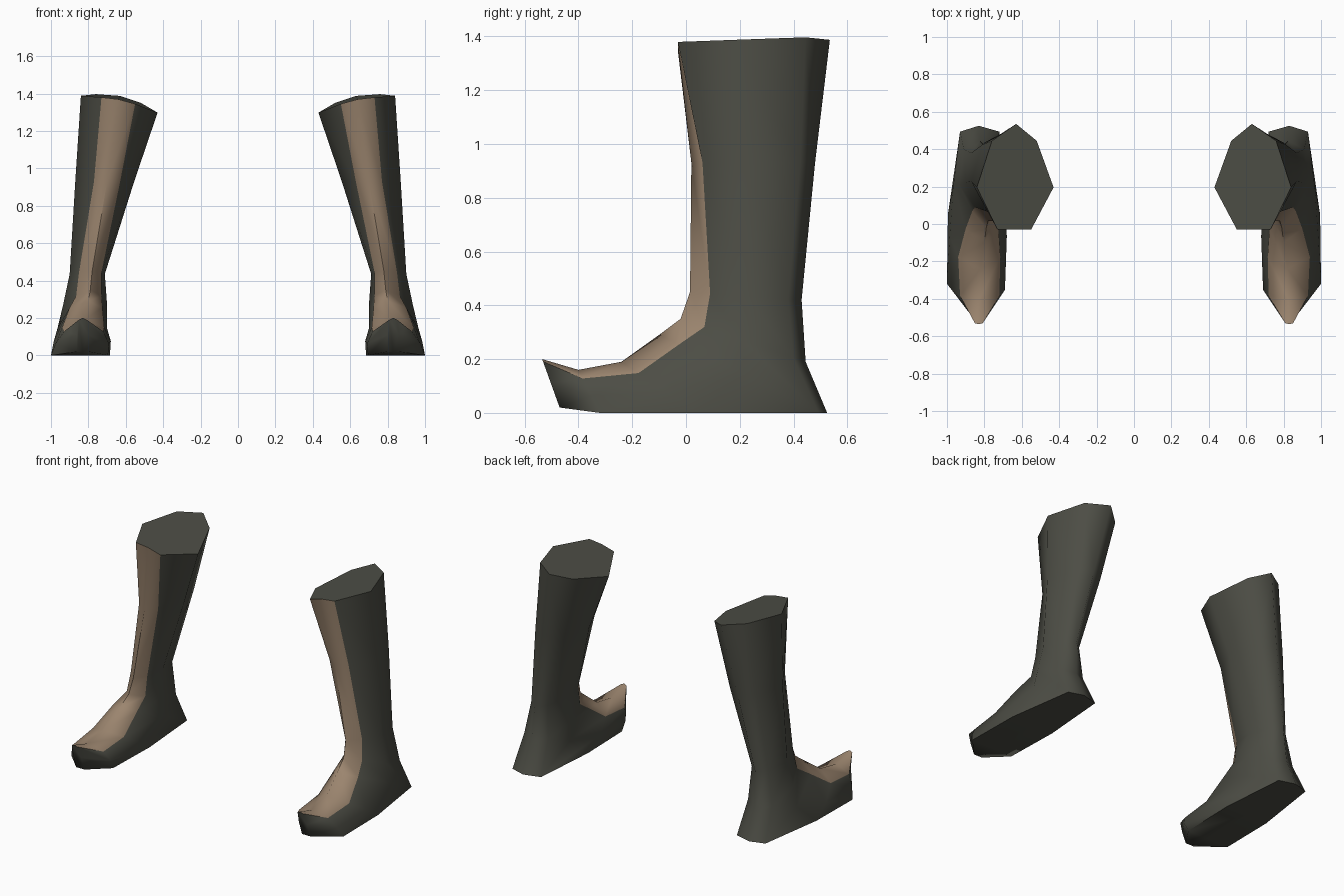
import bpy, bmesh

if "Cube" in bpy.data.objects:
    bpy.data.objects.remove(bpy.data.objects["Cube"])


def material(name, rgb):
    m = bpy.data.materials.new(name)
    m.diffuse_color = (*rgb, 1)
    m.use_nodes = True
    m.node_tree.nodes["Principled BSDF"].inputs["Base Color"].default_value = m.diffuse_color
    return m


dark = material("dark_leather", (0.073, 0.074, 0.059))
tan = material("tan_leather", (0.33, 0.235, 0.158))

# Cross-sections from the cuff down the shin, fanning round the heel to the toe.
# front (y, z), back (y, z), centre x (front, back),
# then inner x, outer x and front-to-back fraction for: tan edge, side, back corner
SECTIONS = [
    ((-0.03, 1.38), (0.535, 1.40), (0.64, 0.63), (0.55, 0.73, 0), (0.43, 0.84, 0.4), (0.52, 0.76, 0.84)),
    ((0.02, 0.93), (0.48, 0.93), (0.70, 0.715), (0.63, 0.77, 0.09), (0.555, 0.87, 0.45), (0.62, 0.81, 0.88)),
    ((0.015, 0.45), (0.43, 0.42), (0.78, 0.81), (0.73, 0.85, 0.18), (0.712, 0.90, 0.5), (0.75, 0.87, 0.88)),
    ((-0.02, 0.35), (0.445, 0.19), (0.79, 0.825), (0.73, 0.865, 0.19), (0.70, 0.935, 0.5), (0.735, 0.91, 0.9)),
    ((-0.10, 0.29), (0.525, 0.0), (0.80, 0.83), (0.725, 0.90, 0.12), (0.70, 0.965, 0.5), (0.72, 0.93, 0.95)),
    ((-0.24, 0.19), (0.05, 0.0), (0.82, 0.84), (0.715, 0.94, 0.22), (0.68, 0.985, 0.6), (0.685, 0.995, 1)),
    ((-0.40, 0.16), (-0.32, 0.0), (0.825, 0.84), (0.72, 0.93, 0.2), (0.69, 0.975, 0.6), (0.695, 1.0, 1)),
    ((-0.535, 0.20), (-0.47, 0.02), (0.83, 0.83), (0.81, 0.85, 0.05), (0.80, 0.86, 0.5), (0.80, 0.86, 1)),
]


def ring_points(i):
    (fy, fz), (by, bz), (cf, cb), edge, side, corner = SECTIONS[i]

    def at(x, t):
        return [x, fy + (by - fy) * t, fz + (bz - fz) * t]

    pts = [at(cf, 0), at(edge[1], edge[2]), at(side[1], side[2]), at(corner[1], corner[2]),
           at(cb, 1), at(corner[0], corner[2]), at(side[0], side[2]), at(edge[0], edge[2])]
    if i >= 4:                      # flat sole
        pts[3][2] = pts[5][2] = bz
    if i == 0:                      # cuff dips towards the inner side
        for p in pts:
            p[2] -= 0.09 * max(0, (0.75 - p[0]) / 0.32) ** 2
    return pts


def boot(name, sign):
    bm = bmesh.new()
    rings = [[bm.verts.new((sign * x, y, z)) for x, y, z in ring_points(i)]
             for i in range(len(SECTIONS))]
    for a, b in zip(rings, rings[1:]):
        for k in range(8):
            n = (k + 1) % 8
            f = bm.faces.new((a[k], a[n], b[n], b[k]))
            f.material_index = 1 if k in (0, 7) else 0   # tan front strip
    bm.faces.new(rings[0])          # cuff cap
    bm.faces.new(rings[-1])         # toe tip
    bmesh.ops.recalc_face_normals(bm, faces=bm.faces)
    me = bpy.data.meshes.new(name)
    bm.to_mesh(me)
    bm.free()
    me.materials.append(dark)
    me.materials.append(tan)
    ob = bpy.data.objects.new(name, me)
    bpy.context.collection.objects.link(ob)
    bpy.ops.object.select_all(action='DESELECT')
    ob.select_set(True)
    bpy.context.view_layer.objects.active = ob
    bpy.ops.object.shade_smooth_by_angle(angle=1.3)


boot("right_boot", 1)
boot("left_boot", -1)
